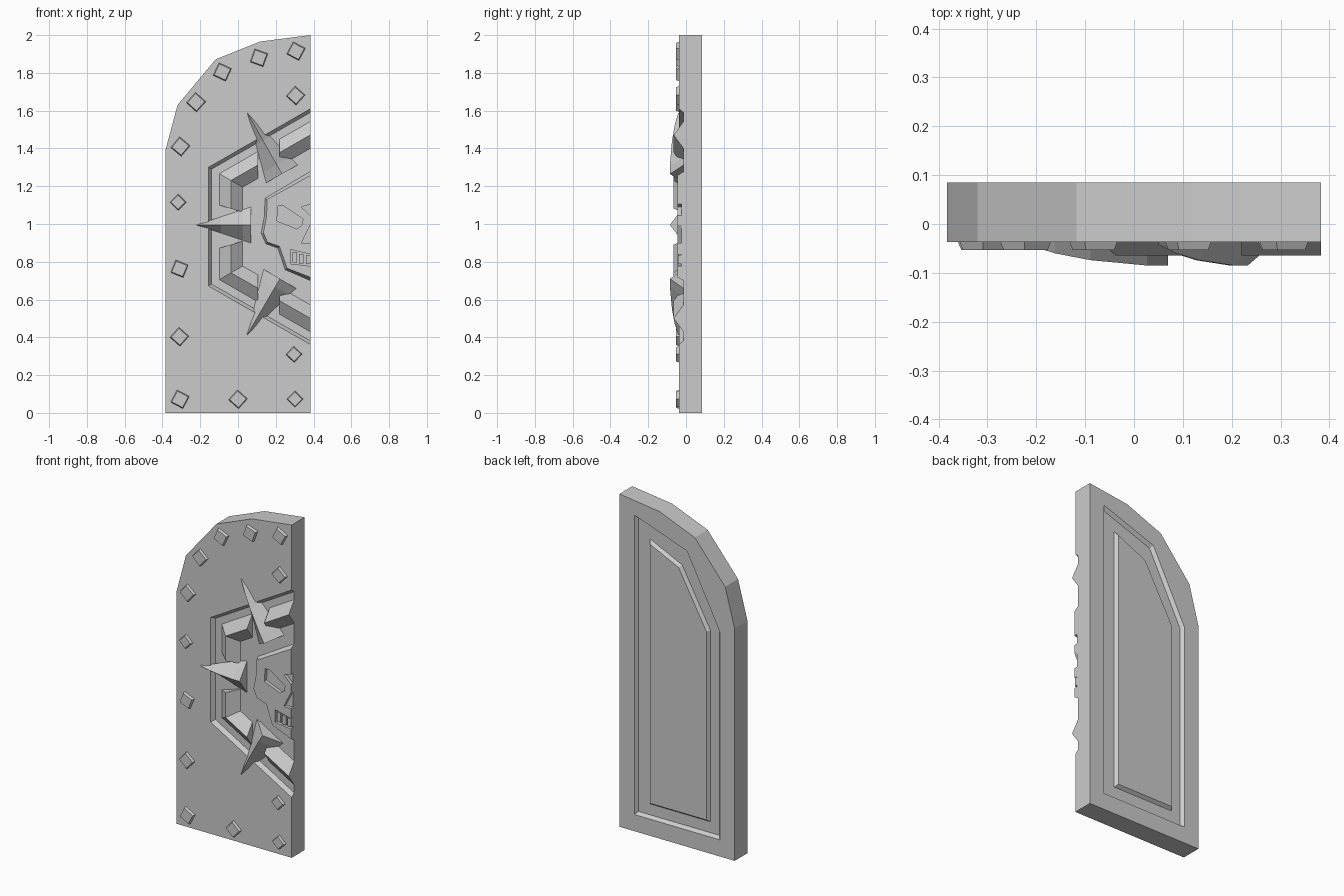
import bpy, bmesh
from math import sin, cos, radians
from mathutils import Vector

if "Cube" in bpy.data.objects:
    bpy.data.objects.remove(bpy.data.objects["Cube"])


def loft(name, rings):
    """Skin matching closed rings of points and cap both ends."""
    bm = bmesh.new()
    vs = [[bm.verts.new(p) for p in r] for r in rings]
    n = len(rings[0])
    for a, b in zip(vs, vs[1:]):
        for i in range(n):
            j = (i + 1) % n
            bm.faces.new((a[i], a[j], b[j], b[i]))
    bm.faces.new(vs[0])
    bm.faces.new(vs[-1])
    bmesh.ops.recalc_face_normals(bm, faces=bm.faces)
    me = bpy.data.meshes.new(name)
    bm.to_mesh(me)
    bm.free()
    ob = bpy.data.objects.new(name, me)
    bpy.context.collection.objects.link(ob)
    return ob


def inset(pts, d):
    """Inset a counter-clockwise (x, z) outline by d."""
    out = []
    for i, p in enumerate(pts):
        p = Vector(p)
        e1 = (p - Vector(pts[i - 1])).normalized()
        e2 = (Vector(pts[(i + 1) % len(pts)]) - p).normalized()
        n1, n2 = Vector((-e1.y, e1.x)), Vector((-e2.y, e2.x))
        q = p + (n1 + n2) * (d / (1 + n1.dot(n2)))
        out.append((q.x, q.y))
    return out


def at_y(pts, y):
    return [(x, y, z) for x, z in pts]


def slab(name, pts, y0, y1, d=0.0):
    """Flat plate from y0 to y1, narrowing by d at y1."""
    return loft(name, [at_y(pts, y0), at_y(inset(pts, d), y1)])


def cut(ob, cutter):
    cutter.hide_render = True
    m = ob.modifiers.new("cut", 'BOOLEAN')
    m.operation, m.solver, m.object = 'DIFFERENCE', 'EXACT', cutter
    bpy.context.view_layer.objects.active = ob
    bpy.ops.object.modifier_apply(modifier=m.name)
    bpy.data.objects.remove(cutter)


FRONT, FLOOR, BACK, EDGE, CZ = -0.037, -0.013, 0.085, 0.383, 0.986


# Half hexagon emblem geometry, d = distance inward from its outline
def hex_x(d):
    return -0.157 + d


def hex_dz(x, d):
    return 0.314 + 0.574 * (x + 0.157) - 1.153 * d


def half_hex(d, xr):
    x = hex_x(d)
    return [(xr, CZ - hex_dz(xr, d)), (xr, CZ + hex_dz(xr, d)),
            (x, CZ + hex_dz(x, d)), (x, CZ - hex_dz(x, d))]


# Door leaf
door = slab("door_leaf", [(-EDGE, 0), (EDGE, 0), (EDGE, 2), (0.118, 1.966), (-0.118, 1.872),
                          (-0.32, 1.63), (-EDGE, 1.395)], FRONT, BACK)
cut(door, loft("emblem_cutter", [at_y(half_hex(-0.017, 0.45), -0.061),
                                 at_y(half_hex(0.017, 0.45), FLOOR)]))

# Back recess with a raised panel inside it
recess = [(-0.284, 0.1), (0.284, 0.1), (0.284, 1.90), (-0.066, 1.777), (-0.284, 1.35)]
cut(door, loft("back_cutter", [at_y(inset(recess, -0.015), 0.105),
                               at_y(inset(recess, 0.015), 0.065)]))
slab("back_panel", [(-0.21, 0.18), (0.195, 0.18), (0.195, 1.775), (-0.02, 1.675), (-0.21, 1.33)],
     0.064, BACK - 0.001, 0.015)

# Emblem ridge segments, mirrored above and below the middle
section = [(0.057, FLOOR + 0.001), (0.12, -0.065), (0.183, FLOOR + 0.001)]
for s, tag in ((1, "upper"), (-1, "lower")):
    start = [(hex_x(d), y, CZ + s * (0.114 - 0.3 * (d - 0.057))) for d, y in section]
    corner = [(hex_x(d), y, CZ + s * hex_dz(hex_x(d), d)) for d, y in section]

    def slope(x):
        return [(x, y, CZ + s * hex_dz(x, d)) for d, y in section]
    loft(tag + "_corner_ridge", [start, corner, slope(0.105)])
    loft(tag + "_edge_ridge", [slope(0.22), slope(EDGE)])


# Spikes
def spike(name, tip, base, half):
    tip, base = Vector(tip), Vector(base)
    u = (base - tip).normalized()
    side = Vector((-u.y, u.x))
    rings = []
    for t, ridge, foot in ((0, -0.042, FRONT), (0.2, -0.06, -0.032), (0.45, -0.074, FLOOR),
                           (0.85, -0.085, FLOOR), (1, -0.085, FLOOR)):
        c = tip.lerp(base, t)
        w = side * max(half * t, 0.001)
        rings.append([(c.x + w.x, foot, c.y + w.y), (c.x, ridge, c.y), (c.x - w.x, foot, c.y - w.y)])
    loft(name, rings)


spike("left_spike", (-0.22, 0.995), (0.07, 0.995), 0.096)
spike("upper_spike", (0.05, 1.587), (0.233, 1.265), 0.096)
spike("lower_spike", (0.048, 0.413), (0.222, 0.71), 0.1)

# Half skull with eye, nose, brow and mouth cut in
skull_pts = [(EDGE, 0.70), (EDGE, 1.278), (0.143, 1.137), (0.139, 1.04), (0.122, 0.952),
             (0.148, 0.894), (0.21, 0.873), (0.25, 0.757)]
top = [(min(x, EDGE) if i > 1 else EDGE, z) for i, (x, z) in enumerate(inset(skull_pts, 0.012))]
skull = loft("skull", [at_y(skull_pts, FLOOR + 0.001), at_y(top, -0.045)])
holes = {
    "eye": [(0.212, 1.095), (0.243, 1.095), (0.344, 1.026), (0.339, 0.995), (0.312, 0.974), (0.206, 1.016)],
    "nose": [(0.40, 1.03), (0.336, 0.90), (0.40, 0.90)],
    "brow": [(0.335, 1.09), (0.40, 1.11), (0.40, 1.03)],
    "mouth": [(0.278, 0.865), (0.40, 0.835), (0.40, 0.775), (0.278, 0.79)],
}
for k, pts in holes.items():
    cut(skull, slab(k + "_cutter", pts, -0.1, -0.024))

# Teeth
for i, (x0, x1, z0, z1) in enumerate([(0.288, 0.312, 0.797, 0.852), (0.323, 0.348, 0.79, 0.842),
                                      (0.36, EDGE, 0.787, 0.836)]):
    slab(f"tooth_{i}", [(x0, z0), (x1, z0), (x1, z1), (x0, z1)], -0.022, -0.042)

# Studs: x, z, tilt in degrees, half size
studs = [(0.307, 1.915, 28, .037), (0.111, 1.88, 20, .037), (-0.083, 1.805, 25, .037),
         (-0.222, 1.645, 42, .037), (-0.305, 1.41, 40, .037), (-0.317, 1.115, 45, .031),
         (-0.31, 0.763, 22, .036), (-0.31, 0.403, 42, .036), (-0.307, 0.072, 28, .037),
         (0, 0.072, 42, .036), (0.302, 0.073, 45, .031), (0.296, 0.31, 43, .031),
         (0.305, 1.68, 42, .036)]
for i, (x, z, a, h) in enumerate(studs):
    a = radians(-a)
    sq = [(x + h * (p * cos(a) - q * sin(a)), z + h * (p * sin(a) + q * cos(a)))
          for p, q in ((-1, -1), (1, -1), (1, 1), (-1, 1))]
    slab(f"stud_{i}", sq, FRONT + 0.001, -0.053, 0.005)
